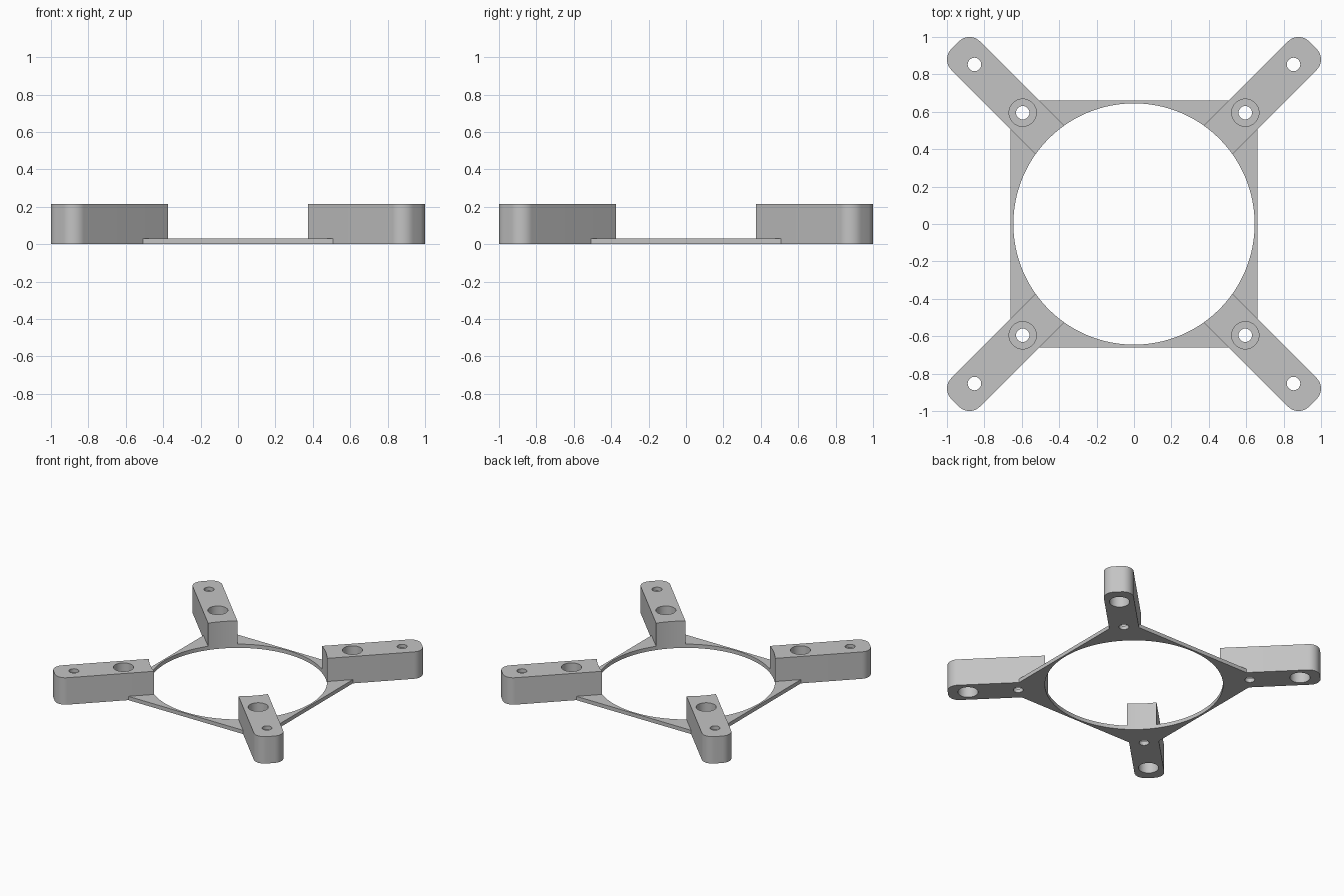
import bpy
import bmesh
from math import sin, cos, asin, pi, radians, sqrt
from mathutils import Matrix

cube = bpy.data.objects.get("Cube")
if cube:
    bpy.data.objects.remove(cube, do_unlink=True)

HEIGHT, PLATE = 0.215, 0.03          # arm height, ring plate thickness
RING, SIDE = 0.645, 0.66             # opening radius, half side of the plate
HALF, TIP, ROUND = 0.108, 1.352, 0.079   # arm half width, outer end, corner radius
SCREW, BORE = 0.036, 0.073           # hole radii
INNER, OUTER = 0.595 * sqrt(2), 0.853 * sqrt(2)   # hole distances from centre

grey = bpy.data.materials.new("light grey plastic")
grey.use_nodes = True
colour = (0.55, 0.55, 0.55, 1)
grey.diffuse_color = colour
grey.node_tree.nodes["Principled BSDF"].inputs["Base Color"].default_value = colour


def arc(cx, cy, r, a, b, n):
    return [(cx + r * cos(a + (b - a) * i / n), cy + r * sin(a + (b - a) * i / n))
            for i in range(n + 1)]


def prism(name, outline, z0, z1):
    """Extrude a closed outline between two heights."""
    bm = bmesh.new()
    face = bm.faces.new([bm.verts.new((x, y, z0)) for x, y in outline])
    top = bmesh.ops.extrude_face_region(bm, geom=[face])["geom"]
    bmesh.ops.translate(bm, vec=(0, 0, z1 - z0),
                        verts=[g for g in top if isinstance(g, bmesh.types.BMVert)])
    bmesh.ops.recalc_face_normals(bm, faces=bm.faces)
    mesh = bpy.data.meshes.new(name)
    bm.to_mesh(mesh)
    bm.free()
    mesh.materials.append(grey)
    obj = bpy.data.objects.new(name, mesh)
    bpy.context.collection.objects.link(obj)
    return obj


def cylinder_cut(target, x, r, z0, z1):
    """Drill a round hole and drop the cutter."""
    cutter = prism("hole_cutter", arc(x, 0, r, 0, 2 * pi, 48)[:-1], z0, z1)
    cutter.hide_render = True
    mod = target.modifiers.new("hole", "BOOLEAN")
    mod.operation, mod.solver, mod.object = "DIFFERENCE", "EXACT", cutter
    bpy.context.view_layer.update()
    graph = bpy.context.evaluated_depsgraph_get()
    mesh = bpy.data.meshes.new_from_object(target.evaluated_get(graph))
    target.modifiers.clear()
    target.data = mesh
    bpy.data.objects.remove(cutter, do_unlink=True)


# Arm: rounded outer end, inner end hollowed to follow the opening
spread = asin(HALF / RING)
c = TIP - ROUND
v = HALF - ROUND
arm_outline = (arc(0, 0, RING, spread, -spread, 16)
               + arc(c, -v, ROUND, -pi / 2, 0, 12)
               + arc(c, v, ROUND, 0, pi / 2, 12))
arm = prism("front_left_arm", arm_outline, 0, HEIGHT)
# Inner screw sinks from above, outer screw from below
cylinder_cut(arm, INNER, SCREW, -0.1, HEIGHT + 0.1)
cylinder_cut(arm, INNER, BORE, PLATE, HEIGHT + 0.1)
cylinder_cut(arm, OUTER, SCREW, -0.1, HEIGHT + 0.1)
cylinder_cut(arm, OUTER, BORE, -0.1, HEIGHT - PLATE)

# Thin ring plate section filling the space between two arms
corner = SIDE - HALF * sqrt(2)
plate_outline = (arc(0, 0, RING, pi / 4 - spread, -pi / 4 + spread, 48)
                 + [(SIDE, -corner), (SIDE, corner)])
plate = prism("left_ring_plate", plate_outline, 0, PLATE)

# Repeat both parts around the centre
parts = [arm, plate]
arm.data.transform(Matrix.Rotation(radians(-45), 4, "Z"))
for source, names in (
        (arm, ("back_left_arm", "back_right_arm", "front_right_arm")),
        (plate, ("back_ring_plate", "right_ring_plate", "front_ring_plate"))):
    for i, name in enumerate(names, 1):
        copy = source.copy()
        copy.data = source.data.copy()
        copy.name = name
        copy.data.transform(Matrix.Rotation(i * pi / 2, 4, "Z"))
        bpy.context.collection.objects.link(copy)
        parts.append(copy)

# Smooth the round walls, keep the edges sharp
bpy.ops.object.select_all(action="DESELECT")
for obj in parts:
    obj.select_set(True)
bpy.context.view_layer.objects.active = arm
bpy.ops.object.shade_smooth_by_angle(angle=radians(30))
